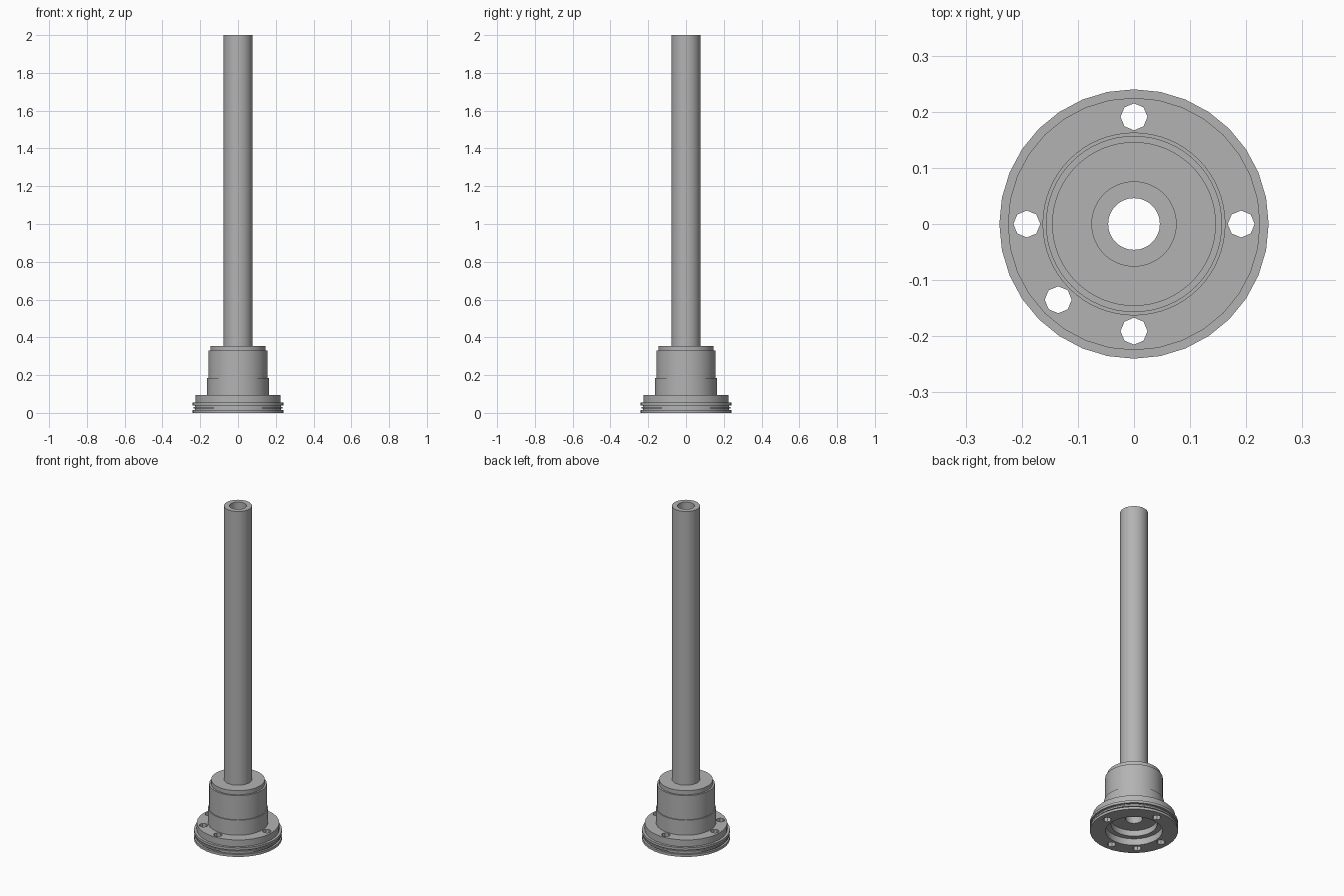
import bpy, bmesh, math
from mathutils import Matrix

cube = bpy.data.objects.get("Cube")
if cube:
    bpy.data.objects.remove(cube)

steel = bpy.data.materials.new("plain grey")
steel.use_nodes = True
GREY = (0.45, 0.45, 0.45, 1)
steel.diffuse_color = GREY
steel.node_tree.nodes["Principled BSDF"].inputs["Base Color"].default_value = GREY


def finish(name, bm):
    bmesh.ops.recalc_face_normals(bm, faces=bm.faces)
    mesh = bpy.data.meshes.new(name)
    bm.to_mesh(mesh)
    bm.free()
    obj = bpy.data.objects.new(name, mesh)
    bpy.context.collection.objects.link(obj)
    mesh.materials.append(steel)
    return obj


def lathe(name, profile, sides):
    """Revolve a closed (radius, height) outline around z."""
    bm = bmesh.new()
    rings = []
    for i in range(sides):
        a = math.tau * i / sides
        rings.append([bm.verts.new((r * math.cos(a), r * math.sin(a), z)) for r, z in profile])
    for i, ring in enumerate(rings):
        after = rings[(i + 1) % sides]
        for j in range(len(profile)):
            k = (j + 1) % len(profile)
            bm.faces.new((ring[j], after[j], after[k], ring[k]))
    return finish(name, bm)


def smooth(obj):
    bpy.ops.object.select_all(action='DESELECT')
    obj.select_set(True)
    bpy.context.view_layer.objects.active = obj
    bpy.ops.object.shade_smooth_by_angle(angle=math.radians(30))


# Grooved mounting flange with an open recess underneath
flange = lathe("flange", [
    (0.155, 0), (0.24, 0), (0.24, 0.015), (0.228, 0.015), (0.228, 0.022),
    (0.235, 0.022), (0.235, 0.032), (0.228, 0.032), (0.228, 0.04),
    (0.24, 0.04), (0.24, 0.055), (0.225, 0.055), (0.225, 0.095), (0.155, 0.095)], 32)

# Stepped hub, with a smaller inner recess above the flange recess
hub = lathe("hub", [
    (0.125, 0.04), (0.156, 0.04), (0.156, 0.094), (0.163, 0.094), (0.163, 0.185),
    (0.157, 0.185), (0.157, 0.33), (0.146, 0.33), (0.146, 0.355),
    (0.046, 0.355), (0.046, 0.075), (0.125, 0.075)], 64)

# Long hollow tube
tube = lathe("tube", [(0.046, 0.354), (0.076, 0.354), (0.076, 2), (0.046, 2)], 64)

# Bolt holes: four evenly spaced and one extra at the front right
bm = bmesh.new()
for angle in (0, 90, 180, 225, 270):
    place = Matrix.Rotation(math.radians(angle), 4, 'Z') @ Matrix.Translation((0.191, 0, 0.05))
    bmesh.ops.create_cone(bm, cap_ends=True, segments=8, radius1=0.024, radius2=0.024,
                          depth=0.2, matrix=place)
cutter = finish("bolt_hole_cutter", bm)
cutter.hide_render = True
cutter.hide_viewport = True
cutter.display_type = 'WIRE'
drill = flange.modifiers.new("bolt holes", 'BOOLEAN')
drill.operation = 'DIFFERENCE'
drill.solver = 'EXACT'
drill.object = cutter

for part in (flange, hub, tube):
    smooth(part)
